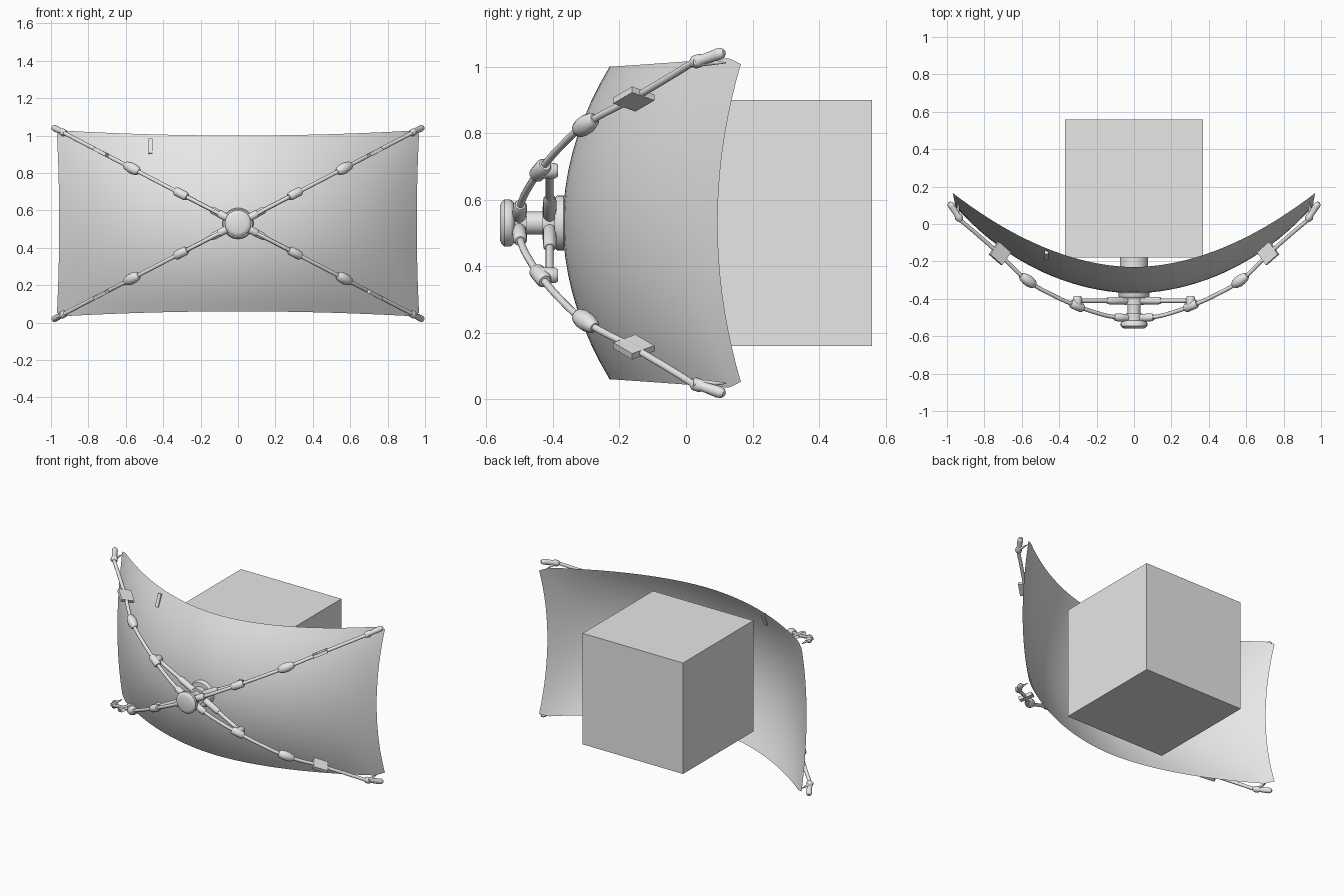
import bpy, bmesh, math
from mathutils import Vector, Matrix

cube = bpy.data.objects.get("Cube")
if cube:
    bpy.data.objects.remove(cube, do_unlink=True)

grey = bpy.data.materials.new("light_grey")
grey.use_nodes = True
grey.diffuse_color = (0.8, 0.8, 0.8, 1)
grey.node_tree.nodes["Principled BSDF"].inputs["Base Color"].default_value = (0.8, 0.8, 0.8, 1)

MID = 0.53      # height of the hub axis
SLOPE = 0.52    # rise of the diagonal ribs


def add_object(name, bm, smooth=True):
    mesh = bpy.data.meshes.new(name)
    bm.to_mesh(mesh)
    bm.free()
    mesh.materials.append(grey)
    obj = bpy.data.objects.new(name, mesh)
    bpy.context.collection.objects.link(obj)
    if smooth:
        bpy.ops.object.select_all(action='DESELECT')
        obj.select_set(True)
        bpy.context.view_layer.objects.active = obj
        bpy.ops.object.shade_smooth_by_angle(angle=math.radians(40))
    return obj


def lathe(name, start, end, profile, sides=20):
    """Turned part: profile is (fraction along the axis, radius)."""
    start, end = Vector(start), Vector(end)
    axis = end - start
    rot = axis.to_track_quat('Z', 'Y')
    bm = bmesh.new()
    rings = []
    for f, r in profile:
        ring = []
        for i in range(sides):
            a = math.tau * i / sides
            ring.append(bm.verts.new(start + axis * f + rot @ Vector((r * math.cos(a), r * math.sin(a), 0))))
        rings.append(ring)
    for a, b in zip(rings, rings[1:]):
        for i in range(sides):
            j = (i + 1) % sides
            bm.faces.new((a[i], a[j], b[j], b[i]))
    bm.faces.new(rings[0][::-1])
    bm.faces.new(rings[-1])
    return add_object(name, bm)


def rod(name, start, end, r, bevel=0.12):
    """Cylinder with softened ends."""
    return lathe(name, start, end, [(0, r * 0.75), (bevel, r), (1 - bevel, r), (1, r * 0.75)], 14)


def box(name, center, size, rotation=None):
    bm = bmesh.new()
    turn = rotation.to_4x4() if rotation else Matrix.Identity(4)
    bmesh.ops.create_cube(bm, size=1, matrix=Matrix.Translation(center) @ turn @ Matrix.Diagonal((*size, 1)))
    return add_object(name, bm, smooth=False)


def tube(name, points, radius):
    curve = bpy.data.curves.new(name, 'CURVE')
    curve.dimensions = '3D'
    curve.bevel_depth = radius
    curve.bevel_resolution = 3
    curve.resolution_u = 8
    curve.use_fill_caps = True
    spline = curve.splines.new('BEZIER')
    spline.bezier_points.add(len(points) - 1)
    for bp, p in zip(spline.bezier_points, points):
        bp.co = p
        bp.handle_left_type = bp.handle_right_type = 'AUTO'
    curve.materials.append(grey)
    obj = bpy.data.objects.new(name, curve)
    bpy.context.collection.objects.link(obj)
    return obj


# Curved canopy sheet
def canopy_point(u, t):
    a = abs(u)
    half = 0.47 + 0.028 * a * a - (0.02 if a > 0.99 else 0)
    x = u * (0.968 - 0.012 * (1 - t * t) * a ** 4)
    rim = -0.23 + 0.395 * a ** 1.89
    bulge = 0.14 - 0.07 * a ** 4
    return Vector((x, rim - bulge * (1 - t * t), MID + half * t))


bm = bmesh.new()
bmesh.ops.create_grid(bm, x_segments=40, y_segments=18, size=1)
for v in bm.verts:
    v.co = canopy_point(v.co.x, v.co.y)
add_object("canopy", bm)

# Block behind the canopy
box("rear_block", (0, 0.19, MID), (0.74, 0.74, 0.74))

# Small tag on the canopy
box("canopy_tag", (-0.467, -0.166, 0.942), (0.022, 0.022, 0.085), Matrix.Rotation(-0.4, 3, 'X'))

# Central hub along the front-back axis
def hub(name, y0, y1, profile):
    lathe(name, (0, y0, MID), (0, y1, MID), profile, 28)


hub("hub_cap", -0.56, -0.515, [(0, 0.05), (0.1, 0.062), (0.3, 0.071), (0.7, 0.071), (0.9, 0.064), (1, 0.05)])
hub("hub_front_collar", -0.52, -0.478, [(0, 0.046), (1, 0.046)])
hub("hub_shaft", -0.50, -0.38, [(0, 0.034), (1, 0.034)])
hub("hub_rear_collar", -0.432, -0.39, [(0, 0.05), (1, 0.05)])
hub("canopy_mount", -0.395, -0.175, [(0, 0.076), (0.04, 0.083), (0.12, 0.083), (0.15, 0.076), (1, 0.076)])

# Four diagonal ribs with their struts, joints, plates and tips
RIB = [(0.03, -0.503), (0.12, -0.495), (0.21, -0.472), (0.31, -0.436),
       (0.44, -0.378), (0.57, -0.302), (0.72, -0.16), (0.85, -0.045), (0.94, 0.03)]

for sx, side in ((1, "left"), (-1, "right")):
    for sz, level in ((1, "upper"), (-1, "lower")):
        tag = f"{level}_{side}"

        def P(x, y):
            return Vector((sx * x, y, MID + sz * SLOPE * x))

        tube(f"rib_{tag}", [P(*p) for p in RIB], 0.011)
        rod(f"rib_socket_{tag}", P(0.03, -0.503), P(0.105, -0.498), 0.021)
        rod(f"rib_inner_joint_{tag}", P(0.272, -0.452), P(0.338, -0.424), 0.024)
        lathe(f"rib_outer_joint_{tag}", P(0.53, -0.329), P(0.605, -0.275),
              [(0, 0.014), (0.12, 0.024), (0.35, 0.029), (0.6, 0.029), (0.9, 0.022), (1, 0.014)], 14)

        # Strut from the rear collar out to the rib
        rod(f"strut_{tag}", P(0.03, -0.41), P(0.3, -0.41), 0.012)
        rod(f"strut_socket_{tag}", P(0.03, -0.41), P(0.145, -0.41), 0.02)
        rod(f"strut_bracket_{tag}", P(0.303, -0.45), P(0.303, -0.385), 0.024)

        # Flat square plate in the plane of the rib
        tangent = (P(0.79, -0.098) - P(0.65, -0.222)).normalized()
        normal = tangent.cross(P(1, 0) - P(0, 0)).normalized()
        across = normal.cross(tangent)
        turn = Matrix((tangent, across, normal)).transposed()
        box(f"rib_plate_{tag}", P(0.717, -0.157), (0.092, 0.085, 0.02), turn)

        # Rounded tip and the strap that holds the canopy corner
        lathe(f"rib_tip_{tag}", P(0.925, 0.018), P(0.988, 0.115),
              [(0, 0.013), (0.08, 0.02), (0.25, 0.02), (0.35, 0.015), (0.8, 0.018), (0.93, 0.016), (1, 0.008)], 14)
        strap_z = MID + sz * 0.482
        lathe(f"corner_strap_{tag}", (sx * 0.945, 0.022, strap_z), (sx * 0.938, 0.12, strap_z),
              [(0, 0.012), (0.4, 0.01), (1, 0.002)], 10)
